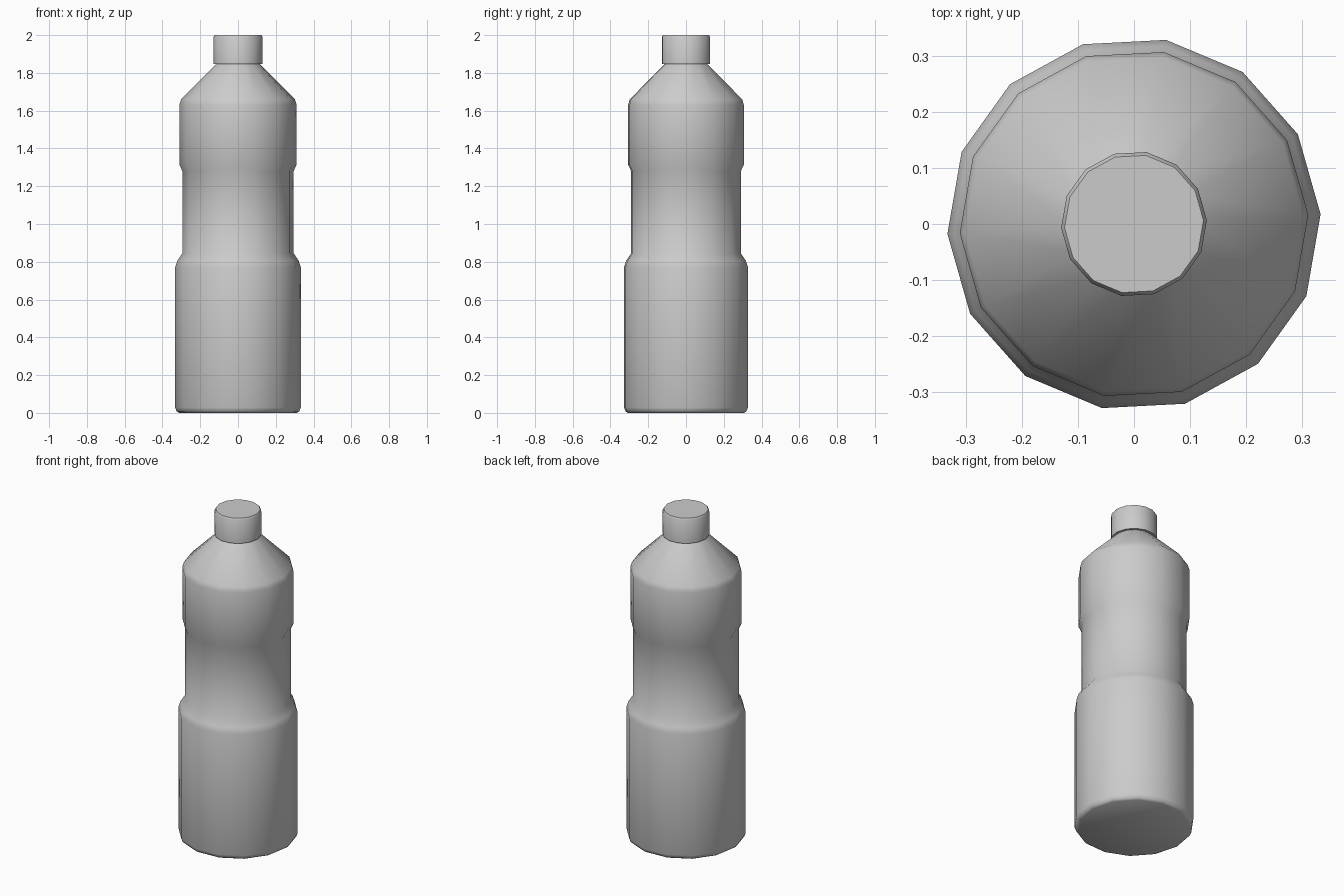
import bpy, bmesh, math

if "Cube" in bpy.data.objects:
    bpy.data.objects.remove(bpy.data.objects["Cube"])

SIDES = 14
TURN = math.radians(3)


def lathe(name, profile):
    """Revolve (radius, z) points into a closed low-poly solid."""
    bm = bmesh.new()
    rings = []
    for r, z in profile:
        angles = [TURN + i * math.tau / SIDES for i in range(SIDES)]
        rings.append([bm.verts.new((r * math.cos(a), r * math.sin(a), z)) for a in angles])
    for low, high in zip(rings, rings[1:]):
        for i in range(SIDES):
            j = (i + 1) % SIDES
            bm.faces.new((low[i], low[j], high[j], high[i]))
    bm.faces.new(rings[0][::-1])
    bm.faces.new(rings[-1])
    mesh = bpy.data.meshes.new(name)
    bm.to_mesh(mesh)
    bm.free()
    obj = bpy.data.objects.new(name, mesh)
    bpy.context.collection.objects.link(obj)
    bpy.ops.object.select_all(action='DESELECT')
    obj.select_set(True)
    bpy.context.view_layer.objects.active = obj
    bpy.ops.object.shade_smooth_by_angle(angle=math.radians(40))
    return obj


# Bottle body: base, lower section, grip waist, upper section, shoulder, neck
lathe("bottle_body", [
    (0.312, 0.0), (0.325, 0.008), (0.333, 0.028),
    (0.333, 0.77), (0.322, 0.805), (0.295, 0.845),
    (0.295, 1.28), (0.311, 1.315),
    (0.311, 1.63), (0.302, 1.66), (0.112, 1.85),
])

# Screw cap, slightly wider than the neck
lathe("cap", [(0.13, 1.847), (0.13, 1.99), (0.124, 2.0)])
